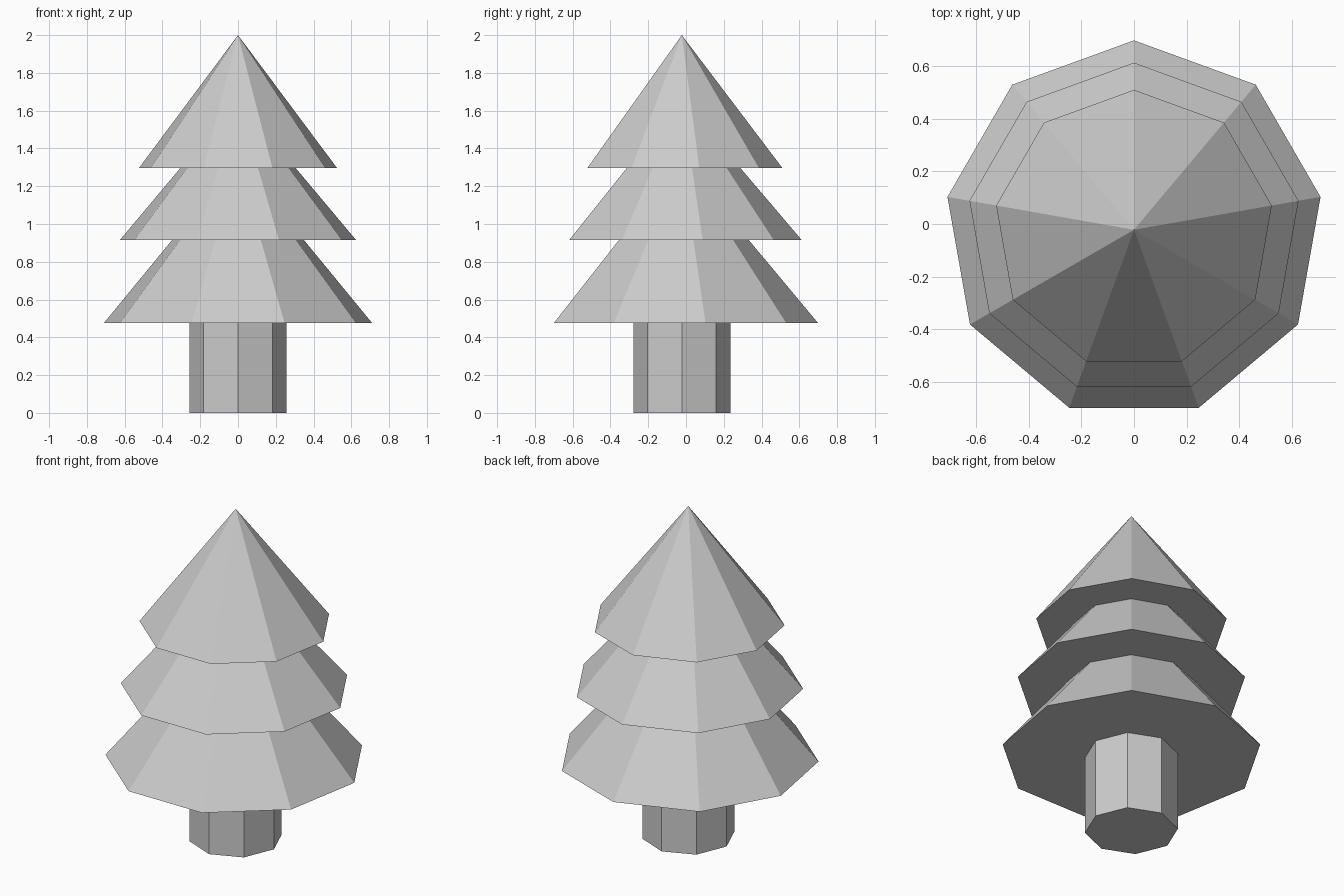
import bpy
import math

old = bpy.data.objects.get("Cube")
if old:
    bpy.data.objects.remove(old, do_unlink=True)

AXIS_Y = -0.022

grey = bpy.data.materials.new("light grey")
grey.use_nodes = True
grey.diffuse_color = (0.6, 0.6, 0.6, 1)
grey.node_tree.nodes["Principled BSDF"].inputs["Base Color"].default_value = (0.6, 0.6, 0.6, 1)


def add_cone(name, sides, r_bottom, r_top, z_bottom, z_top):
    """Flat-shaded upright cone or prism with one corner towards +y."""
    bpy.ops.mesh.primitive_cone_add(
        vertices=sides, radius1=r_bottom, radius2=r_top, depth=z_top - z_bottom,
        location=(0, AXIS_Y, (z_bottom + z_top) / 2))
    obj = bpy.context.object
    obj.name = name
    # The primitive's first corner already points along +y
    obj.data.materials.append(grey)
    return obj


# Octagonal trunk
add_cone("trunk", 8, 0.257, 0.257, 0, 0.477)

# Three overlapping nine-sided foliage tiers
add_cone("lower_foliage", 9, 0.72, 0, 0.477, 1.34)
add_cone("middle_foliage", 9, 0.635, 0, 0.915, 1.66)
add_cone("upper_foliage", 9, 0.532, 0, 1.297, 2.0)
